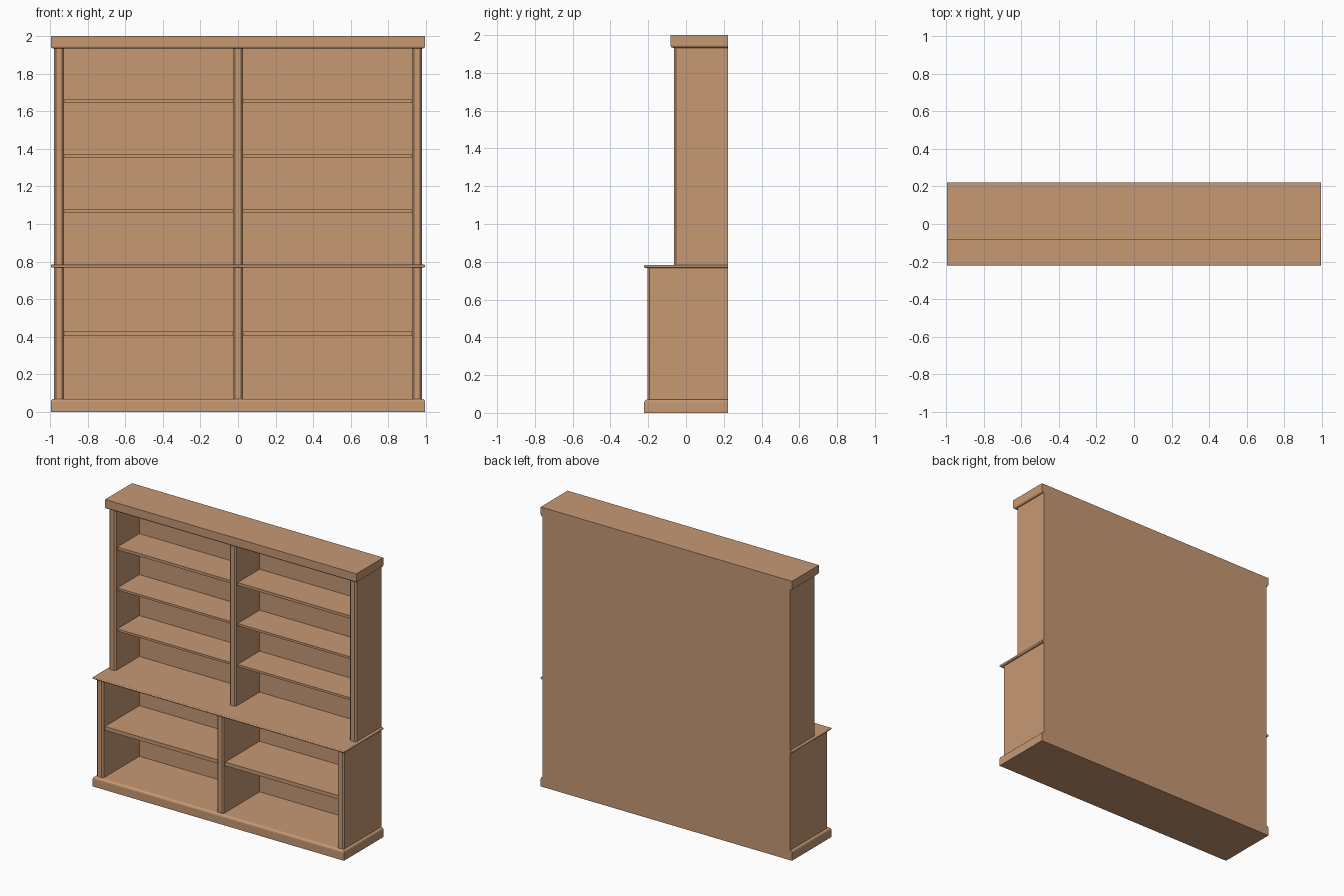
import bpy, bmesh
from mathutils import Vector

if "Cube" in bpy.data.objects:
    bpy.data.objects.remove(bpy.data.objects["Cube"])

wood = bpy.data.materials.new("light brown wood")
wood.diffuse_color = (0.565, 0.319, 0.174, 1)
wood.use_nodes = True
wood.node_tree.nodes["Principled BSDF"].inputs["Base Color"].default_value = wood.diffuse_color

BACK = 0.222


def box(name, x, y, z, pick=None, width=0.01, segments=1):
    """Box from ranges; edges accepted by pick(mid, axis) are bevelled."""
    lo = Vector((x[0], y[0], z[0]))
    hi = Vector((x[1], y[1], z[1]))
    size, centre = hi - lo, (hi + lo) / 2
    bm = bmesh.new()
    bmesh.ops.create_cube(bm, size=1)
    for v in bm.verts:
        v.co = Vector(v.co[i] * size[i] + centre[i] for i in range(3))
    if pick:
        chosen = []
        for e in bm.edges:
            d = e.verts[0].co - e.verts[1].co
            axis = max(range(3), key=lambda i: abs(d[i]))
            mid = (e.verts[0].co + e.verts[1].co) / 2 - centre
            if pick(mid, axis):
                chosen.append(e)
        bmesh.ops.bevel(bm, geom=chosen, offset=width, segments=segments,
                        profile=0.5, affect='EDGES')
    me = bpy.data.meshes.new(name)
    bm.to_mesh(me)
    bm.free()
    me.materials.append(wood)
    ob = bpy.data.objects.new(name, me)
    bpy.context.collection.objects.link(ob)
    return ob


# Rules choosing which edges are softened (never along the flat back)
def exposed(mid, axis):
    return axis != 2 and not (axis == 0 and mid.y > 0)


def top_edges(mid, axis):
    return exposed(mid, axis) and mid.z > 0


def bottom_edges(mid, axis):
    return exposed(mid, axis) and mid.z < 0


def front_uprights(mid, axis):
    return axis == 2 and mid.y < 0


# Plinth, counter and cornice
W = 0.995
box("plinth", (-W, W), (-0.222, BACK), (0, 0.07), top_edges, 0.016, 4)
box("counter", (-W, W), (-0.222, BACK), (0.768, 0.784), exposed, 0.006, 3)
box("cornice", (-W, W), (-0.082, BACK), (1.933, 2.0), bottom_edges, 0.014, 4)

# Back panel
box("back_panel", (-0.93, 0.93), (0.208, BACK), (0.06, 1.94))

# Lower and upper cabinets: front y, bottom z, top z, shelves (bottom, top)
sections = {
    "lower": (-0.204, 0.065, 0.771, [(0.405, 0.432)]),
    "upper": (-0.064, 0.781, 1.937, [(1.061, 1.077), (1.354, 1.37), (1.643, 1.663)]),
}
for name, (front, z0, z1, shelves) in sections.items():
    # Divider with chamfered front corners
    box(name + "_divider", (-0.026, 0.026), (front, 0.21), (z0, z1), front_uprights)
    for side, s in (("left", -1), ("right", 1)):
        # Side uprights with chamfered front corners
        box(f"{name}_{side}_side", sorted((s * 0.926, s * 0.979)), (front, BACK),
            (z0, z1), front_uprights)
        # Shelves set slightly behind the uprights
        for i, zz in enumerate(shelves):
            box(f"{name}_{side}_shelf_{i + 1}", sorted((s * 0.02, s * 0.93)),
                (front + 0.022, 0.21), zz)
